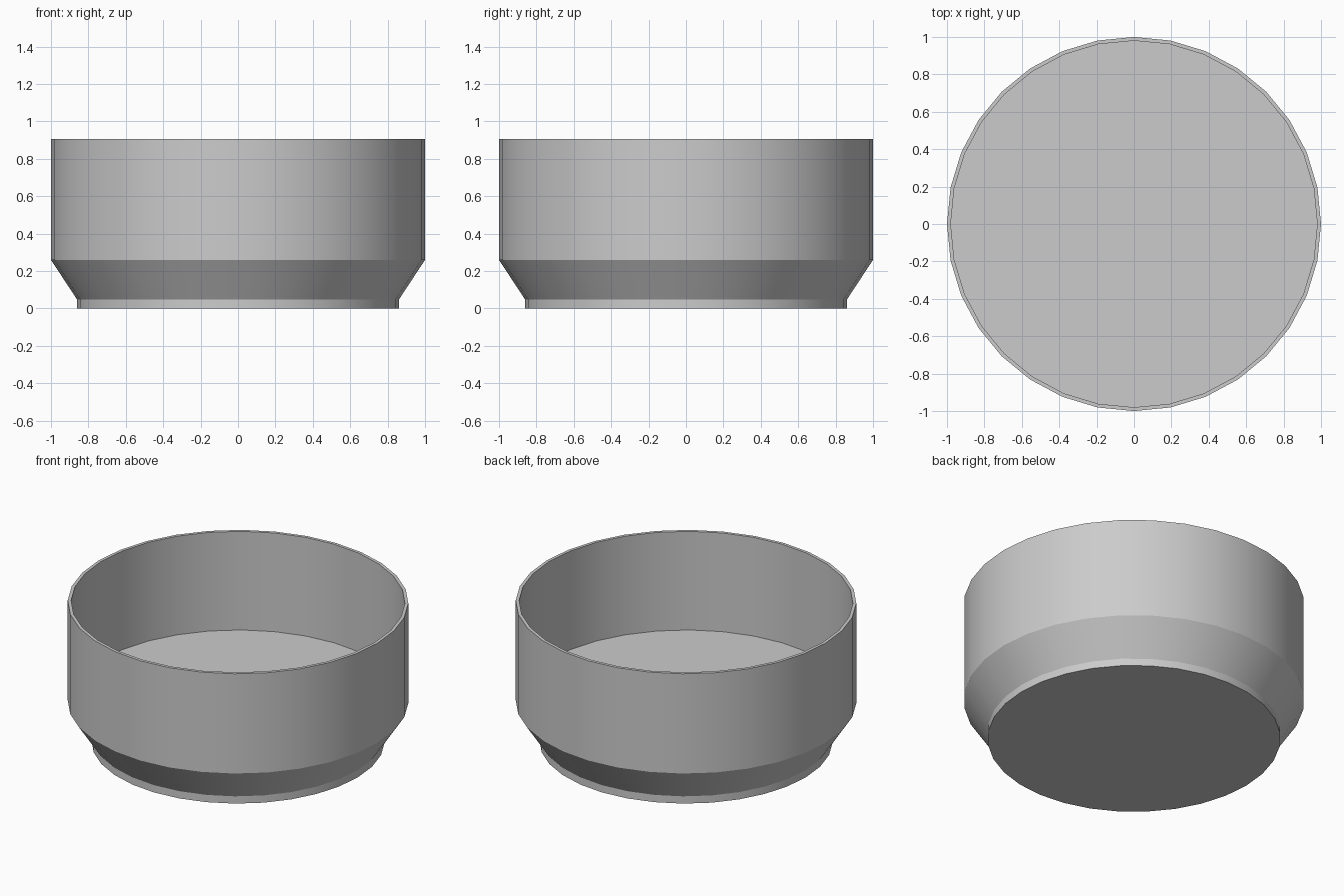
import bpy
import bmesh
from math import cos, sin, pi, radians

SIDES = 32

# Remove the default cube only
cube = bpy.data.objects.get("Cube")
if cube:
    bpy.data.objects.remove(cube, do_unlink=True)

# Plain grey material
grey = bpy.data.materials.new("light_grey")
grey.use_nodes = True
colour = (0.6, 0.6, 0.6, 1)
grey.diffuse_color = colour
grey.node_tree.nodes["Principled BSDF"].inputs["Base Color"].default_value = colour


def lathe(name, profile, material):
    """Turn (radius, height) points about z and cap both ends."""
    bm = bmesh.new()
    rings = []
    for r, z in profile:
        angles = [2 * pi * i / SIDES for i in range(SIDES)]
        rings.append([bm.verts.new((r * cos(a), r * sin(a), z)) for a in angles])
    for low, high in zip(rings, rings[1:]):
        for i in range(SIDES):
            j = (i + 1) % SIDES
            bm.faces.new((low[i], low[j], high[j], high[i]))
    bm.faces.new(rings[0][::-1])
    bm.faces.new(rings[-1])
    mesh = bpy.data.meshes.new(name)
    bm.to_mesh(mesh)
    bm.free()
    mesh.materials.append(material)
    obj = bpy.data.objects.new(name, mesh)
    bpy.context.collection.objects.link(obj)
    return obj


# Foot, sloped base, outer wall, rim, inner wall, then the inner floor
bowl = lathe("bowl", [
    (0.86, 0), (0.86, 0.047), (1, 0.26), (1, 0.906),
    (0.98, 0.906), (0.98, 0.267),
], grey)

# Smooth round walls, sharp creases between the bands
bpy.ops.object.select_all(action="DESELECT")
bowl.select_set(True)
bpy.context.view_layer.objects.active = bowl
bpy.ops.object.shade_smooth_by_angle(angle=radians(25))
